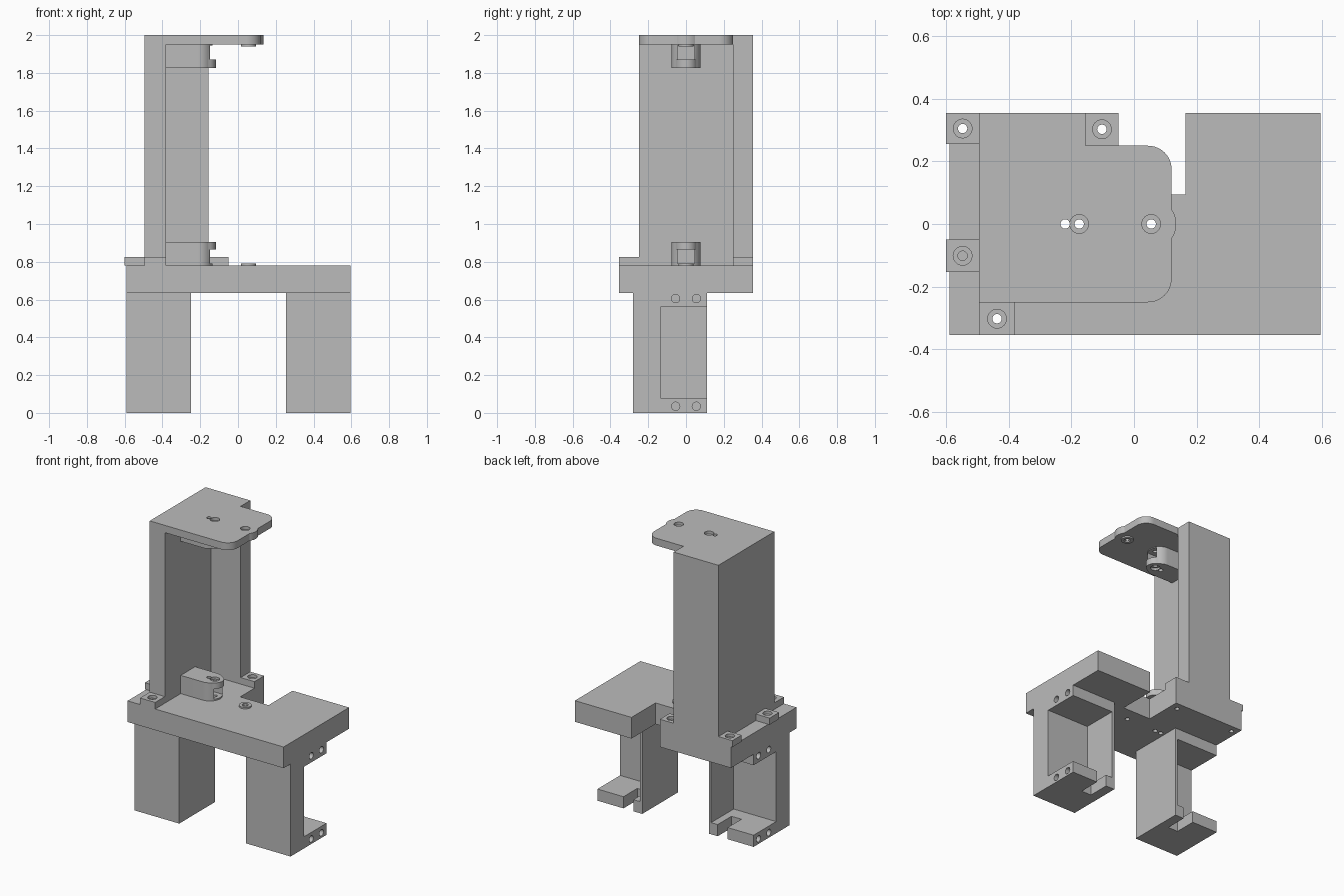
import bpy, bmesh
from math import cos, sin, radians

if "Cube" in bpy.data.objects:
    bpy.data.objects.remove(bpy.data.objects["Cube"], do_unlink=True)

GREY = (0.5, 0.5, 0.5, 1)
grey = bpy.data.materials.new("plain grey")
grey.use_nodes = True
grey.diffuse_color = GREY
grey.node_tree.nodes["Principled BSDF"].inputs["Base Color"].default_value = GREY


def arc(cx, cy, r, start, end, n=12):
    angles = [radians(start + (end - start) * i / n) for i in range(n + 1)]
    return [(cx + r * cos(a), cy + r * sin(a)) for a in angles]


def prism(name, outline, z0, z1):
    """Upright solid from an outline in plan."""
    bm = bmesh.new()
    face = bm.faces.new([bm.verts.new((x, y, z0)) for x, y in outline])
    top = bmesh.ops.extrude_face_region(bm, geom=[face])["geom"]
    bmesh.ops.translate(bm, vec=(0, 0, z1 - z0),
                        verts=[v for v in top if isinstance(v, bmesh.types.BMVert)])
    bmesh.ops.recalc_face_normals(bm, faces=bm.faces)
    mesh = bpy.data.meshes.new(name)
    bm.to_mesh(mesh)
    bm.free()
    mesh.materials.append(grey)
    obj = bpy.data.objects.new(name, mesh)
    bpy.context.collection.objects.link(obj)
    return obj


def box(name, x0, x1, y0, y1, z0, z1):
    return prism(name, [(x0, y0), (x1, y0), (x1, y1), (x0, y1)], z0, z1)


def disc(name, x, y, r, z0, z1):
    return prism(name, arc(x, y, r, 0, 345, 23), z0, z1)


def side_pin(x, y, z, r, length):
    """Round cutter lying along x."""
    obj = disc("pin_cutter", 0, 0, r, -length, length)
    obj.rotation_euler.y = radians(90)
    obj.location = (x, y, z)
    return obj


def combine(obj, tool, operation="DIFFERENCE"):
    tool.hide_render = True
    bpy.context.view_layer.update()
    mod = obj.modifiers.new("bool", "BOOLEAN")
    mod.operation, mod.solver, mod.object = operation, "EXACT", tool
    bpy.context.view_layer.objects.active = obj
    bpy.ops.object.modifier_apply(modifier=mod.name)
    bpy.data.objects.remove(tool, do_unlink=True)


def drill(obj, x, y, z0, z1, r=0.015):
    combine(obj, disc("hole_cutter", x, y, r, z0, z1))


PINS = (-0.22, -0.175, 0.055)
LOW, FLOOR, CEIL = 0.635, 0.78, 1.95
parts = []

# Base plate with rear notch
base = prism("base_plate", [(-0.59, -0.355), (0.595, -0.355), (0.595, 0.355),
                            (0.165, 0.355), (0.165, 0.095), (-0.05, 0.095),
                            (-0.05, 0.355), (-0.59, 0.355)], LOW, FLOOR)
parts.append(base)
for x in PINS:
    drill(base, x, 0, 0.6, 0.8)

# Screw tabs round the column foot
TABS = {"rear_corner_tab": (-0.6, -0.495, 0.255, 0.355),
        "side_tab": (-0.6, -0.495, -0.153, -0.05),
        "front_tab": (-0.495, -0.38, -0.355, -0.25),
        "rear_tab": (-0.155, -0.05, 0.25, 0.355)}
for name, (x0, x1, y0, y1) in TABS.items():
    cx, cy = (x0 + x1) / 2, (y0 + y1) / 2
    tab = box(name, x0, x1, y0, y1, FLOOR, 0.825)
    drill(tab, cx, cy, 0.7, 0.9)
    drill(tab, cx, cy, 0.805, 0.9, 0.03)
    drill(base, cx, cy, 0.6, 0.8)
    parts.append(tab)

# L-shaped column
parts.append(prism("column", [(-0.495, -0.25), (-0.38, -0.25), (-0.38, 0.25),
                              (-0.155, 0.25), (-0.155, 0.355), (-0.495, 0.355)],
                   FLOOR, CEIL))

# Top plate with rounded corners and a nose round the outer hole
outline = ([(-0.495, -0.25)] + arc(0.045, -0.175, 0.075, -90, 0)
           + arc(0.055, 0, 0.08, -36, 36) + arc(0.045, 0.175, 0.075, 0, 90)
           + [(-0.155, 0.25), (-0.155, 0.355), (-0.495, 0.355)])
top = prism("top_plate", outline, CEIL, 2.0)
for x in PINS:
    drill(top, x, 0, 1.9, 2.1)
for x in PINS[1:]:
    drill(top, x, 0, 1.98, 2.1, 0.03)
parts.append(top)


# Hinge bosses: lip on the free face, pocket against the plate
def boss(name, z0, z1, lip, pocket, recess):
    body = prism(name, [(-0.38, 0.078), (-0.38, -0.078)]
                 + arc(-0.213, 0, 0.078, -90, 90, 20), z0, z1)
    combine(body, disc("lip", -0.175, 0, 0.058, *lip), "UNION")
    combine(body, box("pocket_cutter", -0.235, -0.05, -0.045, 0.045, *pocket))
    for x in PINS[:2]:
        drill(body, x, 0, z0 - 0.1, z1 + 0.1)
    drill(body, PINS[1], 0, *recess, 0.03)
    parts.append(body)


boss("lower_boss", FLOOR, 0.905, (0.865, 0.905), (0.79, 0.865), (0.89, 1))
boss("upper_boss", 1.825, CEIL, (1.825, 1.87), (1.87, 1.945), (1.7, 1.84))

# Spacer rings round the outer hole
for name, z0, z1 in (("lower_ring", FLOOR, 0.79), ("upper_ring", 1.94, CEIL)):
    ring = disc(name, PINS[2], 0, 0.04, z0, z1)
    drill(ring, PINS[2], 0, z0 - 0.1, z1 + 0.1, 0.02)
    parts.append(ring)


# Legs: open to the back and outer side, slotted foot, magnet holes
def leg(name, s):
    def span(a, b):
        return sorted((0.0025 + s * a, 0.0025 + s * b))

    body = box(name, *span(0.2525, 0.5925), -0.28, 0.11, 0, LOW)
    combine(body, box("bay_cutter", *span(0.27, 0.7), -0.135, 0.2, 0.08, 0.56))
    combine(body, box("slot_cutter", *span(0.32, 0.395), -0.04, 0.2, -0.1, 0.1))
    for y in (-0.055, 0.055):
        for z in (0.035, 0.605):
            combine(body, side_pin(0.0025 + s * 0.5925, y, z, 0.022, 0.06))
    parts.append(body)


leg("left_leg", 1)
leg("right_leg", -1)

# Smooth round walls, keep edges crisp
bpy.ops.object.select_all(action="DESELECT")
for obj in parts:
    obj.select_set(True)
bpy.context.view_layer.objects.active = parts[0]
bpy.ops.object.shade_smooth_by_angle(angle=radians(30))
